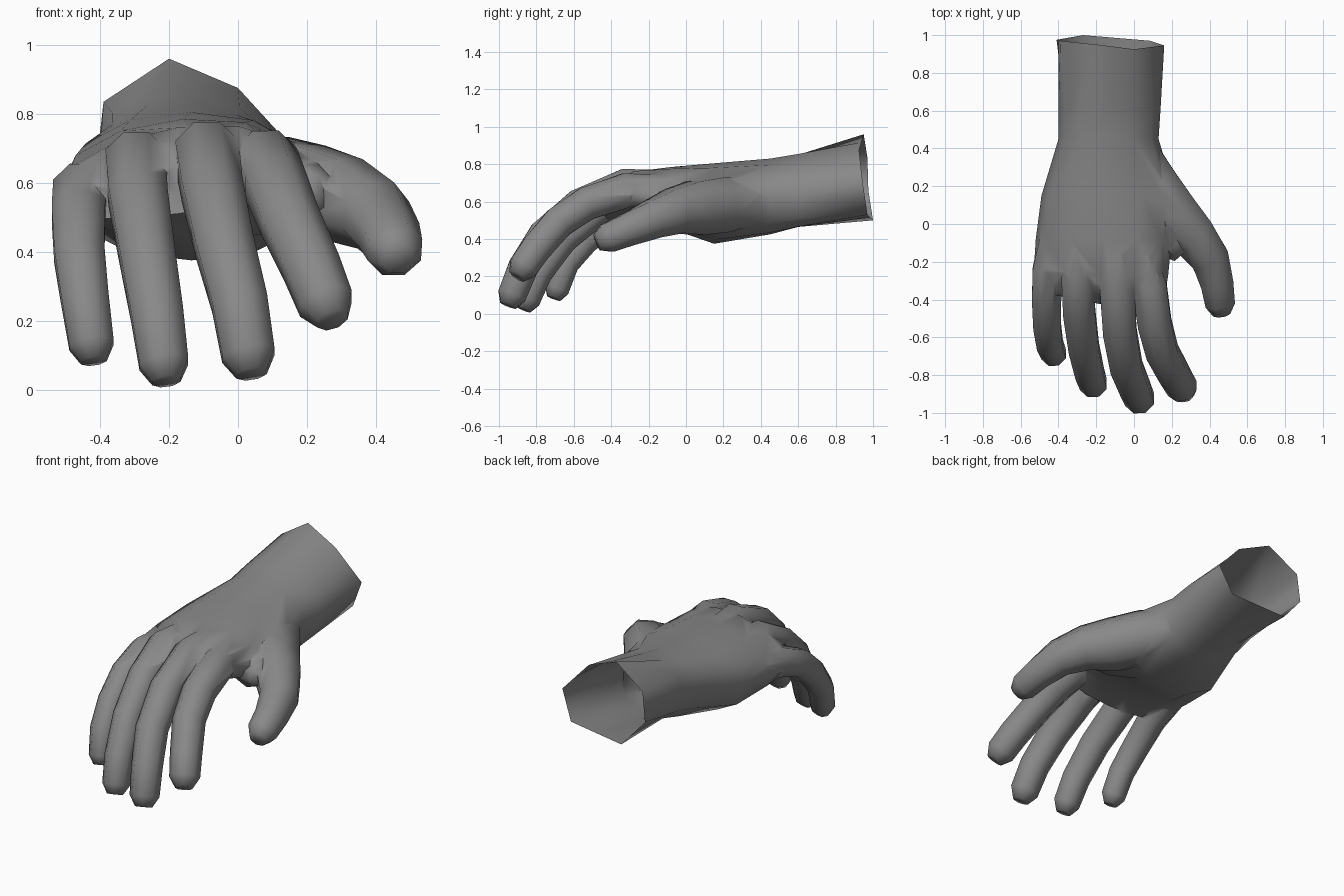
import bpy, bmesh, math
from mathutils import Vector

if "Cube" in bpy.data.objects:
    bpy.data.objects.remove(bpy.data.objects["Cube"])

skin = bpy.data.materials.new("skin grey")
skin.diffuse_color = (0.25, 0.25, 0.25, 1)
skin.use_nodes = True
skin.node_tree.nodes["Principled BSDF"].inputs["Base Color"].default_value = skin.diffuse_color


def loft(name, rings):
    """Closed skin through rings of equal point count."""
    bm = bmesh.new()
    vr = [[bm.verts.new(p) for p in r] for r in rings]
    n = len(vr[0])
    for a, b in zip(vr, vr[1:]):
        for i in range(n):
            j = (i + 1) % n
            bm.faces.new((a[i], a[j], b[j], b[i]))
    for r in (vr[0], vr[-1]):          # fan caps
        c = bm.verts.new(sum((v.co for v in r), Vector()) / n)
        for i in range(n):
            bm.faces.new((r[i], r[(i + 1) % n], c))
    bmesh.ops.recalc_face_normals(bm, faces=bm.faces)
    me = bpy.data.meshes.new(name)
    bm.to_mesh(me)
    bm.free()
    me.materials.append(skin)
    ob = bpy.data.objects.new(name, me)
    bpy.context.collection.objects.link(ob)
    return ob


def section(y, xl, xr, zl, zr, top, bottom, skew=0, n=12):
    """Flattened oval across the arm; skew pulls the little-finger side back."""
    pts = []
    for i in range(n):
        a = math.tau * i / n
        t = (1 + math.cos(a)) / 2
        s = math.sin(a)
        h = top * s ** 0.85 if s > 0 else -bottom * (-s) ** 0.7
        x = xl + (xr - xl) * t
        pts.append(Vector((x, y + skew * max(0, -0.1 - x), zl + (zr - zl) * t + h)))
    return pts


def digit(name, path, radii, ref, n=8):
    """Tube along a path with a rounded tip added at the end."""
    pts = [Vector(p) for p in path]
    pts.append(pts[-1] + (pts[-1] - pts[-2]).normalized() * radii[-1] * 0.72)
    radii = list(radii) + [radii[-1] * 0.58]
    rings = []
    for i, p in enumerate(pts):
        t = (pts[min(i + 1, len(pts) - 1)] - pts[max(i - 1, 0)]).normalized()
        u = (ref - t * ref.dot(t)).normalized()
        v = t.cross(u)
        rings.append([p + radii[i] * (u * math.cos(a) + v * math.sin(a))
                      for a in (math.tau * (k + 0.5) / n for k in range(n))])
    return loft(name, rings)


X, Z = Vector((1, 0, 0)), Vector((0, 0, 1))


def finger(name, thick, thin, *path):
    """Finger rooted inside the palm, tapering evenly from knuckle to tip."""
    k = len(path) - 2
    radii = [0.06] + [thick + (thin - thick) * i / k for i in range(k + 1)]
    return digit(name, path, radii, X)


# Seven-cornered wrist opening; None means halfway between its neighbours
corners = [(0.16, 0.945, 0.70), None, (0, 0.925, 0.875), None, (-0.2, 0.95, 0.96),
           (-0.39, 0.97, 0.835), None, (-0.41, 0.975, 0.66), (-0.27, 1.0, 0.50), None,
           (0.085, 0.97, 0.53), None]
rim = [Vector(c) if c else (Vector(corners[i - 1]) + Vector(corners[(i + 1) % 12])) / 2
       for i, c in enumerate(corners)]

# Forearm and palm: y, left x, right x, left z, right z, rise, drop, skew
arm = [rim] + [section(*s) for s in (
    (0.60, -0.40, 0.14, 0.70, 0.63, 0.19, 0.20),
    (0.45, -0.40, 0.13, 0.67, 0.62, 0.185, 0.22),
    (0.15, -0.49, 0.22, 0.60, 0.60, 0.205, 0.225),
    (-0.08, -0.52, 0.20, 0.57, 0.62, 0.19, 0.14),
    (-0.28, -0.53, 0.18, 0.55, 0.64, 0.165, 0.085, 0.1),
    (-0.44, -0.50, 0.15, 0.53, 0.61, 0.085, 0.06, 0.2))]
hand = loft("hand", arm)

# Fingers
index = finger("index_finger", 0.1, 0.085, (0.02, -0.05, 0.68), (0.08, -0.32, 0.66),
               (0.11, -0.53, 0.59), (0.15, -0.68, 0.49), (0.215, -0.80, 0.35),
               (0.255, -0.87, 0.25))
middle = finger("middle_finger", 0.1, 0.083, (-0.10, -0.02, 0.71), (-0.09, -0.32, 0.685),
                (-0.075, -0.57, 0.58), (-0.04, -0.76, 0.42), (0.005, -0.87, 0.25),
                (0.03, -0.93, 0.10))
ring = finger("ring_finger", 0.097, 0.077, (-0.27, 0.0, 0.69), (-0.295, -0.28, 0.66),
              (-0.29, -0.47, 0.56), (-0.265, -0.66, 0.40), (-0.235, -0.79, 0.22),
              (-0.215, -0.85, 0.075))
little = finger("little_finger", 0.088, 0.07, (-0.42, 0.02, 0.61), (-0.455, -0.24, 0.575),
                (-0.463, -0.40, 0.51), (-0.46, -0.54, 0.39), (-0.445, -0.64, 0.27),
                (-0.425, -0.69, 0.13))

# Thumb and the web between thumb and palm
thumb = digit("thumb", [(0.0, 0.44, 0.60), (0.09, 0.20, 0.585), (0.20, 0.05, 0.565),
                        (0.31, -0.06, 0.55), (0.40, -0.18, 0.505), (0.438, -0.31, 0.45),
                        (0.455, -0.42, 0.405)],
              (0.10, 0.16, 0.155, 0.13, 0.11, 0.094, 0.085), Z)
web = digit("thumb_web", [(0.0, 0.06, 0.57), (0.15, -0.05, 0.575), (0.21, -0.12, 0.575)],
            (0.14, 0.13, 0.085), Z)

# Merge everything into one skin
digits = [index, middle, ring, little, thumb, web]
for d in digits:
    m = hand.modifiers.new(d.name, 'BOOLEAN')
    m.operation, m.solver, m.object = 'UNION', 'EXACT', d
dg = bpy.context.evaluated_depsgraph_get()
merged = bpy.data.meshes.new_from_object(hand.evaluated_get(dg))
hand.modifiers.clear()
hand.data = merged
for d in digits:
    bpy.data.objects.remove(d)

# Open the wrist end
bm = bmesh.new()
bm.from_mesh(merged)
bmesh.ops.delete(bm, geom=[f for f in bm.faces if all(v.co.y > 0.85 for v in f.verts)],
                 context='FACES')
bm.to_mesh(merged)
bm.free()

bpy.context.view_layer.objects.active = hand
hand.select_set(True)
bpy.ops.object.shade_smooth_by_angle(angle=math.radians(75))
